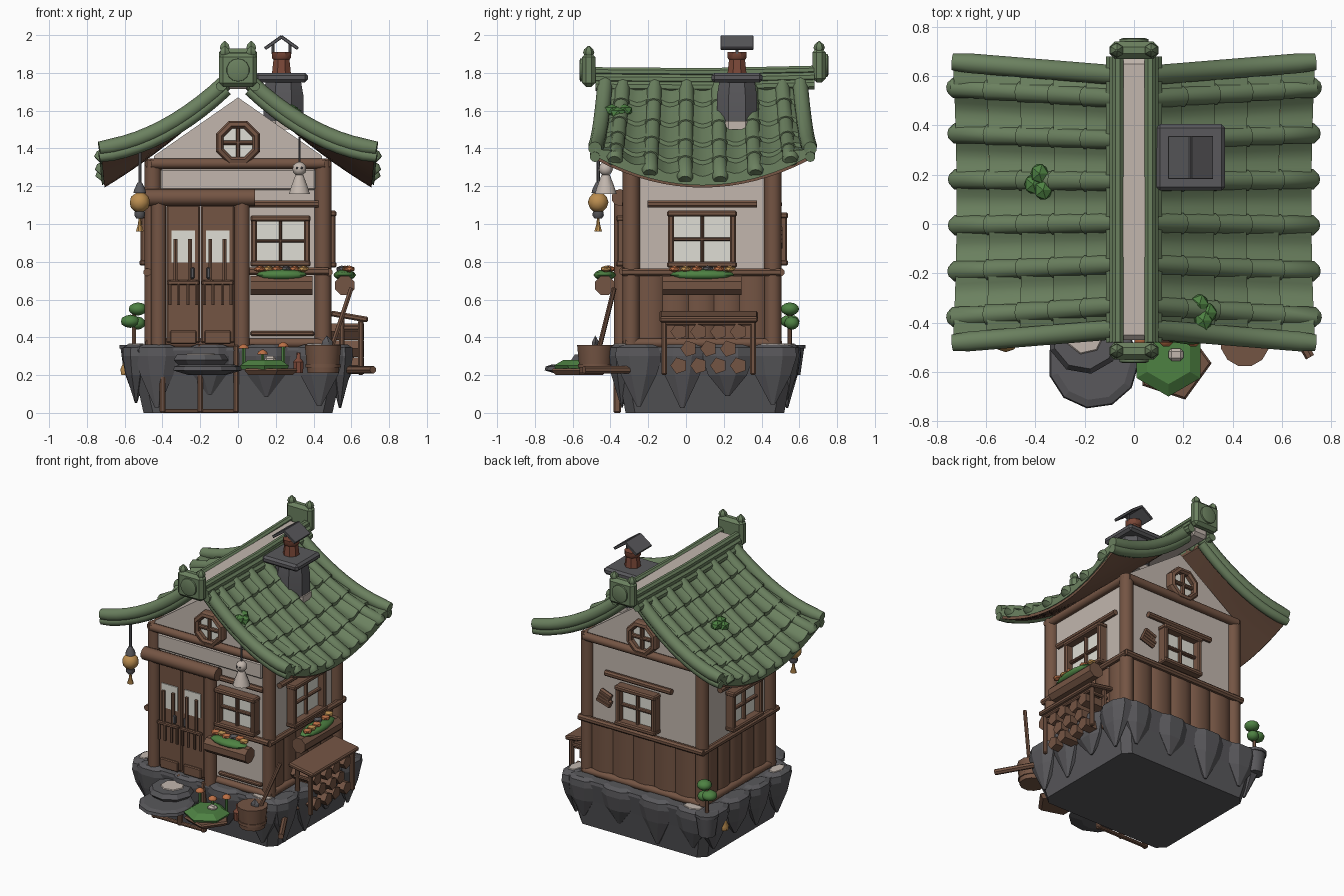
import bpy, bmesh, random
from math import pi, sin, cos, radians
from mathutils import Matrix, Vector

random.seed(4)
if "Cube" in bpy.data.objects:
    bpy.data.objects.remove(bpy.data.objects["Cube"])


def material(name, *rgb):
    m = bpy.data.materials.new(name)
    m.use_nodes = True
    m.diffuse_color = (*rgb, 1)
    m.node_tree.nodes["Principled BSDF"].inputs["Base Color"].default_value = (*rgb, 1)
    return m


TILE = material("tile_green", .147, .218, .115)
WOOD = material("wood_brown", .175, .09, .057)
STONE = material("dark_stone", .1, .098, .106)
PLASTER = material("warm_plaster", .54, .47, .42)
GLASS = material("pale_glass", .74, .73, .66)
OCHRE = material("ochre_paper", .5, .27, .08)
LEAF = material("leaf_green", .075, .22, .055)
BRICK = material("brick_red", .2, .065, .04)
ORANGE = material("flower_orange", .5, .16, .06)
WORLD = Matrix.Identity(4)


def add(name, bm, mat, M=WORLD, bevel=0, smooth=False):
    bmesh.ops.recalc_face_normals(bm, faces=bm.faces)
    me = bpy.data.meshes.new(name)
    bm.to_mesh(me)
    bm.free()
    me.materials.append(mat)
    if smooth:
        me.shade_smooth()
        me.set_sharp_from_angle(angle=radians(42))
    ob = bpy.data.objects.new(name, me)
    ob.matrix_world = M
    bpy.context.scene.collection.objects.link(ob)
    if bevel:
        mod = ob.modifiers.new("edge", "BEVEL")
        mod.width = bevel
        mod.segments = 1
    return ob


def box(name, c, size, mat, M=WORLD, bevel=.008):
    bm = bmesh.new()
    bmesh.ops.create_cube(bm, size=1, matrix=Matrix.Translation(c) @ Matrix.Diagonal((*size, 1)))
    return add(name, bm, mat, M, min(bevel, min(size) * .3))


def loft(name, rings, mat, M=WORLD, smooth=True):
    bm = bmesh.new()
    loops = [[bm.verts.new(p) for p in ring] for ring in rings]
    for a, b in zip(loops, loops[1:]):
        for i in range(len(a)):
            j = (i + 1) % len(a)
            bm.faces.new((a[i], a[j], b[j], b[i]))
    bm.faces.new(loops[0])
    bm.faces.new(loops[-1])
    return add(name, bm, mat, M, 0, smooth)


def tube(name, pts, radii, mat, M=WORLD, sides=10, squash=1, smooth=True):
    pts = [Vector(p) for p in pts]
    rings = []
    for i, p in enumerate(pts):
        t = pts[min(i + 1, len(pts) - 1)] - pts[max(i - 1, 0)]
        q = t.to_track_quat('Z', 'Y')
        rings.append([p + q @ Vector((cos(k * 2 * pi / sides + pi / sides) * radii[i],
                                      sin(k * 2 * pi / sides + pi / sides) * radii[i] * squash, 0))
                      for k in range(sides)])
    return loft(name, rings, mat, M, smooth)


def rod(name, a, b, r, mat, M=WORLD, sides=10):
    return tube(name, [a, b], [r, r], mat, M, sides)


def lathe(name, x, y, profile, mat, sides=10, smooth=True, M=WORLD):
    return tube(name, [(x, y, z) for r, z in profile], [r for r, z in profile], mat, M, sides, 1, smooth)


def ball(name, c, size, mat, M=WORLD, detail=2):
    bm = bmesh.new()
    bmesh.ops.create_icosphere(bm, subdivisions=detail, radius=1,
                               matrix=Matrix.Translation(c) @ Matrix.Diagonal((*size, 1)))
    return add(name, bm, mat, M, 0, detail > 1)


# Wall frames: local x runs along the wall, local -y points outward
def wall(turn, dist):
    return Matrix.Translation((0, .08, 0)) @ Matrix.Rotation(radians(turn), 4, 'Z') @ Matrix.Translation((0, -dist, 0))


FRONT, SIDE, BACK, FAR = wall(0, .375), wall(90, .445), wall(180, .385), wall(270, .445)

# House body and corner posts
loft("house_body", [[(-.445, y, .3), (.445, y, .3), (.445, y, 1.36), (0, y, 1.67), (-.445, y, 1.36)]
                    for y in (-.295, .465)], PLASTER, smooth=False)
for x in (-.45, .45):
    for y in (-.29, .46):
        rod("corner_post", (x, y, .34), (x, y, 1.34), .046, WOOD)
for M, half in ((FRONT, .46), (BACK, .46), (SIDE, .4), (FAR, .4)):
    rod("sill_beam", (-half, -.02, .37), (half, -.02, .37), .025, WOOD, M)
    rod("top_beam", (-half, -.02, 1.32), (half, -.02, 1.32), .028, WOOD, M)

# Gable octagon windows
for M in (FRONT, BACK):
    rod("gable_pane", (0, .01, 1.43), (0, -.015, 1.43), .09, GLASS, M, 8)
    spokes = [(cos(k * pi / 4 + pi / 8), sin(k * pi / 4 + pi / 8)) for k in range(9)]
    loft("gable_window_rim", [[(c * r, y, 1.43 + s * r) for r, y in
                               ((.082, 0), (.082, -.04), (.095, -.055), (.115, -.05), (.125, -.035), (.125, 0))]
                              for c, s in spokes], WOOD, M, False)
    box("gable_bar", (0, -.025, 1.43), (.022, .03, .18), WOOD, M)
    box("gable_bar", (0, -.025, 1.43), (.18, .03, .022), WOOD, M)
box("plaster_band", (0, -.012, 1.235), (.82, .03, .11), PLASTER, FRONT)


# Windows with frame, cross bars and lintel
def window(M, a, z, w, h, lintel):
    box("window_pane", (a, -.01, z), (w, .02, h), GLASS, M)
    for s in (-1, 1):
        box("window_jamb", (a + s * (w / 2 - .015), -.035, z), (.032, .07, h), WOOD, M)
        box("window_rail", (a, -.038, z + s * (h / 2 - .015)), (w + .01, .076, .032), WOOD, M)
    box("window_bar", (a, -.03, z), (.018, .03, h), WOOD, M)
    box("window_bar", (a, -.03, z), (w, .03, .018), WOOD, M)
    rod("window_lintel", (a - lintel, -.025, 1.105), (a + lintel, -.025, 1.105), .02, WOOD, M, 8)


window(FRONT, .225, .91, .31, .27, .2)
window(SIDE, .005, .92, .36, .3, .29)
window(BACK, -.03, .92, .31, .28, .26)
window(FAR, .05, .92, .33, .28, .26)

# Plank wainscot on three walls
for M, half in ((SIDE, .34), (BACK, .41), (FAR, .34)):
    step = half * 2 / 5
    for i in range(5):
        a = -half + step * (i + .5)
        tube("wainscot_plank", [(a, .005, .37), (a, .005, .74)], [step * .53] * 2, WOOD, M, 12, .4)
    rod("wainscot_rail", (-half - .08, -.035, .745), (half + .08, -.035, .745), .022, WOOD, M, 8)
rod("front_rail", (.06, -.04, .75), (.48, -.04, .75), .022, WOOD, FRONT, 8)
box("front_panel_edge", (.235, -.01, .42), (.34, .03, .025), WOOD, FRONT)


# Flower boxes
def flower_box(M, a, half, out):
    tube("flower_box", [(a - half, -out, .675), (a + half, -out, .675)], [.055] * 2, WOOD, M, 8)
    ball("flower_leaves", (a, -out, .73), (half * .85, .06, .03), LEAF, M)
    for i in range(6):
        p = (a + half * (i - 2.5) * .28, -out - random.uniform(-.03, .03), .762)
        ball("blossom", p, (.034, .032, .018), (ORANGE, OCHRE, ORANGE, STONE)[i % 4], M, 1)


flower_box(FRONT, .23, .165, .135)
flower_box(SIDE, .005, .21, .12)

# Door porch
for x in (-.42, .022):
    rod("porch_post", (x, -.045, .34), (x, -.045, 1.12), .042, WOOD, FRONT)
rod("porch_lintel", (-.49, -.055, 1.14), (.09, -.055, 1.14), .045, WOOD, FRONT)
for x in (-.29, -.107):
    box("door_leaf", (x, -.03, .735), (.178, .05, .73), WOOD, FRONT)
    box("door_pane", (x, -.058, .88), (.125, .008, .17), GLASS, FRONT, 0)
    box("door_step_panel", (x, -.06, .4), (.14, .02, .07), WOOD, FRONT)
    for dx in (-.04, .035):
        rod("door_bar", (x + dx, -.07, .68), (x + dx, -.07, .92), .012, WOOD, FRONT, 6)
    for dx in (-.07, -.025, .025, .07):
        rod("baluster", (x + dx, -.075, .57), (x + dx, -.075, .7), .009, WOOD, FRONT, 6)
    box("door_rail", (x, -.075, .69), (.17, .02, .025), WOOD, FRONT)
    box("door_handle", (x + (.05 if x < -.2 else -.05), -.075, .74), (.022, .02, .06), STONE, FRONT)
for x in (-.4, -.2, -.01):
    box("stilt", (x, -.07, .18), (.03, .04, .36), WOOD, FRONT)
box("stilt_foot", (-.2, -.065, .01), (.4, .03, .02), WOOD, FRONT)


# Curved roof: u runs down the slope, v along the ridge
def roof(u, v, lift, side):
    w = v * v
    return Vector((side * (.06 + .66 * u + .015 * u * w), .088 + v * (.515 + .055 * u),
                   1.74 - .63 * u + .12 * u * u + .155 * u * u * w + lift))


ROWS, PITCH = 5, .327
steps = [s for i in range(ROWS) for s in ((i / ROWS, .0), ((i + 1) / ROWS, .022))]
lining = [(u * .098, 0) for u in range(11)]
for side in (-1, 1):
    for name, top, low, mat, wave, cols in (("roof_tiles", steps, -.025, TILE, .014, 48),
                                            ("roof_lining", lining, -.045, WOOD, 0, 16)):
        rings = []
        for k in range(cols + 1):
            v = (2 * k / cols - 1) * (1 if wave else .98)
            swell = wave * (1 + cos(2 * pi * (v / PITCH - .5)))
            rings.append([roof(u, v, lift + swell, side) for u, lift in top] +
                         [roof(u, v, low, side) for u, lift in reversed(top)])
        loft(name, rings, mat)
    for k in range(-3, 3):
        v = (k + .5) * PITCH
        pts, radii = [], []
        for i in range(ROWS):
            pts += [roof(i / ROWS + .003, v, .01, side), roof((i + 1) / ROWS, v, .012, side)]
            radii += [.038, .044]
        tube("tile_roll", pts + [roof(1.015, v, .005, side)], radii + [.032], TILE)
    for v in (-1, 1):
        for lift, r in ((.015, .042), (-.03, .032)):
            tube("verge_roll", [roof(u * .1, v, lift, side) for u in range(11)], [r] * 10 + [r * .85], TILE)

# Ridge and end ornaments
box("ridge_cap", (0, .1, 1.765), (.13, 1.14, .1), PLASTER, bevel=.02)
for s in (-1, 1):
    for x, z, r in ((.065, 1.803, .024), (.076, 1.765, .026), (.088, 1.725, .028)):
        tube("ridge_rail", [(s * x, -.48, z + .005), (s * x, .1, z), (s * x, .68, z + .013)], [r] * 3, TILE, sides=8)
for y, s, z in ((-.515, -1, 1.815), (.705, 1, 1.84)):
    box("ridge_ornament", (0, y, z), (.2, .07, .18), TILE, bevel=.025)
    tube("ornament_boss", [(0, y, z), (0, y + s * .045, z), (0, y + s * .05, z)], [.065, .06, .045], TILE, sides=14)
    for x in (-.07, .07):
        lathe("ornament_knob", x, y, [(.018, z + .07), (.03, z + .092), (.024, z + .11), (.004, z + .128)], TILE, 6)

# Chimney
lathe("chimney_stack", .24, .27, [(.115, 1.5), (.115, 1.68), (.1, 1.76)], STONE, 8)
lathe("chimney_flashing", .245, .27, [(.12, 1.5), (.12, 1.545)], PLASTER, 8)
box("chimney_slab", (.23, .27, 1.775), (.28, .27, .05), STONE, bevel=.015)
lathe("chimney_pipe", .23, .27, [(.055, 1.79), (.046, 1.87), (.055, 1.88), (.055, 1.91)], BRICK, 8)
for s in (-1, 1):
    rod("cap_strut", (.23 + s * .045, .27, 1.9), (.23 + s * .045, .27, 1.955), .008, STONE, sides=6)
    box("chimney_hood", (0, 0, 0), (.11, .175, .018), STONE,
        Matrix.Translation((.23 + s * .043, .27, 1.96)) @ Matrix.Rotation(s * .62, 4, 'Y'), .003)

# Leaf tufts on the roof
for x, y, z in ((-.38, .17, 1.5), (.27, -.36, 1.585)):
    for k in range(4):
        a = k * 1.7
        ball("roof_leaf", (x + cos(a) * .03, y + sin(a) * .035, z + .015 * (k % 2)), (.04, .045, .035), LEAF, detail=1)

# Stone plinth with wedge boulders set into its faces
rings = []
for z, hx, hy in ((0, .5, .42), (.2, .545, .455), (.33, .575, .48), (.35, .57, .475)):
    c = .05
    rings.append([(sx * x, .1 + sy * y, z) for sx, sy, flip in ((1, 1, 0), (-1, 1, 1), (-1, -1, 0), (1, -1, 1))
                  for x, y in ((hx, hy - c), (hx - c, hy))[::-1 if flip else 1]])
loft("plinth", rings, STONE, smooth=False)
for turn, dist, places in ((0, .42, (-.43, -.15, .15, .43)), (180, .455, (-.43, -.15, .15, .43)),
                           (90, .54, (-.33, -.1, .14, .38)), (270, .54, (-.38, -.14, .1, .33))):
    for i, a in enumerate(places):
        r, low = random.uniform(.12, .15), random.uniform(.02, .1)
        M = wall(turn, dist) @ Matrix.Translation((a, 0, 0)) @ Matrix.Diagonal((1, .55, 1, 1))
        lathe("boulder", 0, 0, [(.012, low), (r * .75, .2), (r, .3), (r * .95, .345), (r * .6, .362)], STONE, 8, False, M)
        if i == 3:
            lathe("pale_stone_top", 0, 0, [(r * .55, .36), (r * .5, .367)], PLASTER, 6, False, M)

# Stepping stones and moss garden
lathe("step_stone", -.165, -.565, [(.1, .2), (.185, .225), (.18, .245), (.15, .255)], STONE, 11, False)
lathe("upper_step_stone", -.2, -.46, [(.12, .25), (.15, .28), (.13, .31)], STONE, 9, False)
lathe("pale_step_top", -.2, -.45, [(.08, .31), (.075, .315)], PLASTER, 7)
lathe("garden_tray", .16, -.565, [(.13, .2), (.155, .225), (.145, .235)], WOOD, 5, False)
lathe("moss_bed", .14, -.55, [(.14, .23), (.15, .25), (.1, .28)], LEAF, 6, False)
box("garden_rock", (.17, -.53, .28), (.06, .05, .04), PLASTER, bevel=.012)
for x, y, z in ((.03, -.47, .35), (.13, -.47, .32), (.24, -.47, .36)):
    rod("mushroom_stem", (x, y, .25), (x, y, z), .01, LEAF, sides=6)
    lathe("mushroom_cap", x, y, [(.03, z - .01), (.026, z + .003), (.006, z + .015)], ORANGE, 8)
lathe("clay_bottle", .32, -.46, [(.026, .21), (.03, .27), (.012, .29), (.012, .32)], BRICK, 8)

# Bucket, spade and loose log
lathe("bucket", .45, -.48, [(.085, .21), (.1, .36), (.085, .36), (.08, .31)], WOOD, 12)
rod("bucket_hoop", (.45, -.48, .24), (.45, -.48, .26), .095, WOOD, sides=12)
rod("spade_handle", (.48, -.47, .3), (.6, -.38, .66), .013, WOOD, sides=6)
ball("spade_blade", (.47, -.48, .35), (.035, .02, .06), STONE, detail=1)
rod("loose_log", (.56, -.27, .228), (.715, -.54, .228), .02, WOOD, sides=7)

# Firewood rack
box("rack_top", (0, 0, 0), (.2, .52, .03), WOOD, Matrix.Translation((.59, .12, .51)) @ Matrix.Rotation(.17, 4, 'Y'))
for y in (-.115, .355):
    box("rack_leg", (.65, y, .345), (.03, .03, .29), WOOD)
    box("rack_leg", (.55, y, .36), (.03, .03, .29), WOOD)
    box("rack_brace", (.59, y, .45), (.14, .02, .025), WOOD)
box("rack_front_rail", (.65, .12, .475), (.025, .47, .025), WOOD)
for z, n in ((.25, 4), (.34, 3), (.43, 4)):
    for i in range(n):
        y = .12 + (i - (n - 1) / 2) * .105
        rod("firewood", (.47, y, z), (.655 + .012 * (i % 2), y, z), .045, WOOD, sides=5)

# Hanging lantern and cloth charm
x, y = -.52, -.465
rod("lantern_cord", (x, y, 1.2), (x, y, 1.38), .009, STONE, sides=6)
lathe("lantern_cap", x, y, [(.035, 1.165), (.03, 1.185), (.012, 1.22)], STONE)
ball("paper_lantern", (x, y, 1.115), (.055, .055, .055), OCHRE)
lathe("lantern_foot", x, y, [(.02, 1.03), (.03, 1.045), (.028, 1.065)], STONE)
lathe("lantern_tassel", x, y, [(.022, .96), (.01, 1.0), (.006, 1.04)], OCHRE, 8)
x, y = .325, -.425
rod("charm_cord", (x, y, 1.32), (x, y, 1.46), .006, STONE, sides=6)
ball("charm_head", (x, y, 1.292), (.038, .038, .038), PLASTER)
lathe("charm_skirt", x, y, [(.058, 1.16), (.045, 1.2), (.022, 1.26)], PLASTER)
for dx in (-.013, .013):
    ball("charm_eye", (x + dx, y - .035, 1.297), (.007, .005, .007), STONE, detail=1)

# Potted shrub, small ochre jar and wall bundle
lathe("plant_pot", -.55, .55, [(.055, .2), (.075, .34), (.082, .34), (.082, .36), (.06, .36)], STONE)
rod("shrub_stem", (-.55, .55, .35), (-.55, .55, .52), .012, WOOD, sides=6)
for dx, dy, z, r in ((.02, .0, .55, .05), (-.02, 0, .485, .052), (.02, .01, .475, .04)):
    ball("shrub_leaves", (-.55 + dx, .55 + dy, z), (r, r, .035), LEAF)
lathe("ochre_jar", -.59, .42, [(.03, .2), (.035, .23), (.01, .29), (.014, .31)], OCHRE, 8)
for i in range(4):
    z = .89 + i * .022
    rod("wall_bundle", (-.35 + .01 * i, -.03, z + .02), (-.25 + .01 * (i % 2), -.03, z - .01), .018, WOOD, BACK, 6)
